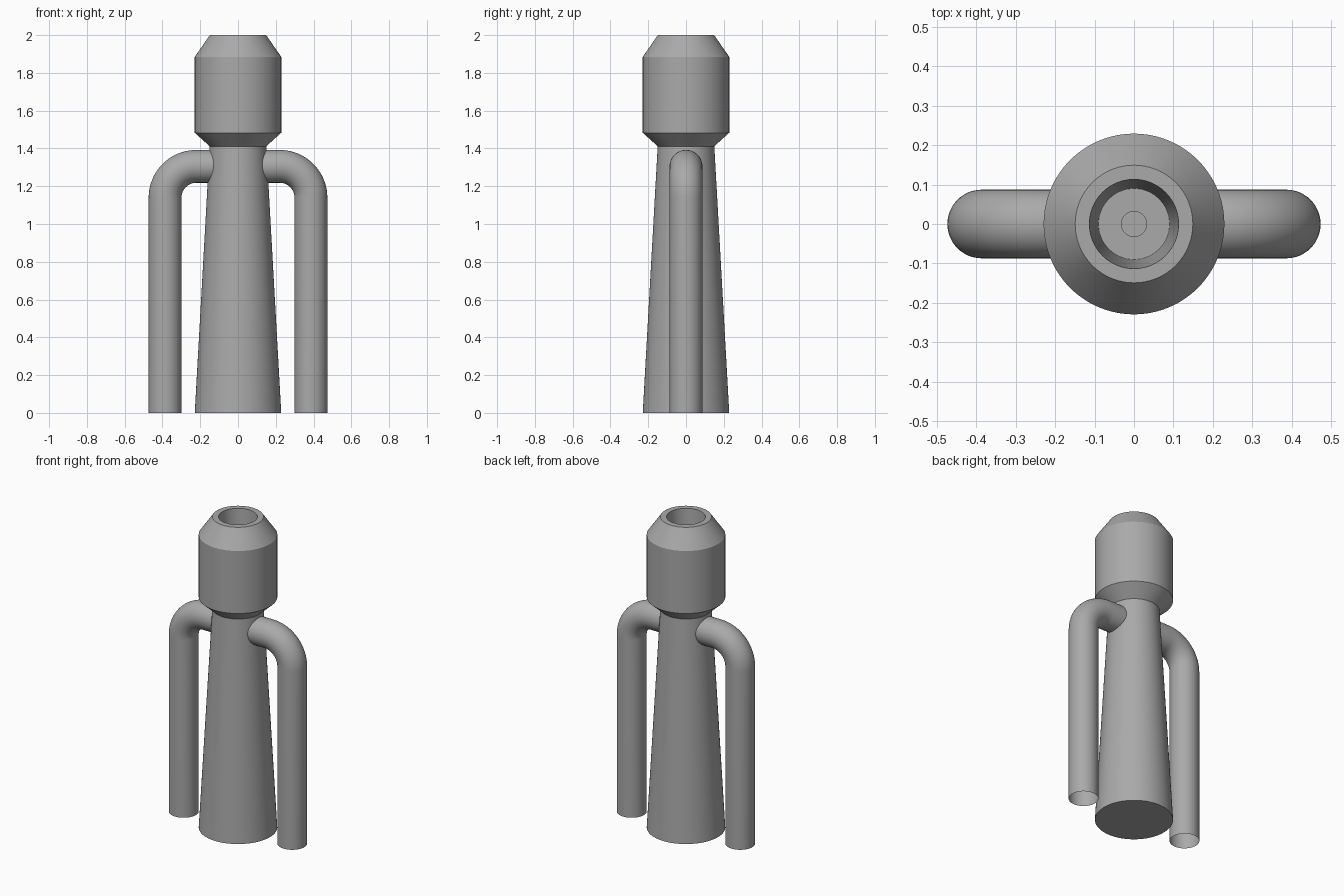
import bpy
import bmesh
import math
from mathutils import Vector

cube = bpy.data.objects.get("Cube")
if cube:
    bpy.data.objects.remove(cube, do_unlink=True)

grey = bpy.data.materials.new("plain grey")
grey.use_nodes = True
color = (0.4, 0.4, 0.4, 1.0)
grey.diffuse_color = color
grey.node_tree.nodes["Principled BSDF"].inputs["Base Color"].default_value = color


def finish(name, bm):
    bmesh.ops.recalc_face_normals(bm, faces=bm.faces)
    mesh = bpy.data.meshes.new(name)
    bm.to_mesh(mesh)
    bm.free()
    obj = bpy.data.objects.new(name, mesh)
    bpy.context.collection.objects.link(obj)
    mesh.materials.append(grey)
    bpy.ops.object.select_all(action='DESELECT')
    obj.select_set(True)
    bpy.context.view_layer.objects.active = obj
    bpy.ops.object.shade_smooth_by_angle(angle=math.radians(25))
    return obj


def lathe(name, profile, sides=96):
    """Turn a radius/height profile around the z axis."""
    bm = bmesh.new()
    verts = [bm.verts.new((r, 0, z)) for r, z in profile]
    edges = [bm.edges.new(pair) for pair in zip(verts, verts[1:])]
    bmesh.ops.spin(bm, geom=verts + edges, cent=(0, 0, 0), axis=(0, 0, 1),
                   angle=math.tau, steps=sides, use_duplicate=False)
    bmesh.ops.remove_doubles(bm, verts=bm.verts, dist=1e-5)
    bmesh.ops.dissolve_degenerate(bm, edges=bm.edges, dist=1e-6)
    return finish(name, bm)


def pipe(name, side, radius=0.087, sides=48, bend_steps=20):
    """Open tube that leaves the body sideways and bends down to the ground."""
    bend, cx, cz = 0.165, 0.221, 1.14
    # each station: centre x, centre z, angle of the cross-section
    stations = [(0.06, cz + bend, math.pi / 2)]
    for i in range(bend_steps + 1):
        a = math.pi / 2 * (1 - i / bend_steps)
        stations.append((cx + bend * math.cos(a), cz + bend * math.sin(a), a))
    stations.append((cx + bend, 0, 0))

    bm = bmesh.new()
    rings = []
    for x, z, a in stations:
        outward = Vector((math.cos(a), 0, math.sin(a)))
        ring = []
        for k in range(sides):
            t = math.tau * k / sides
            p = Vector((x, 0, z)) + radius * (math.cos(t) * outward
                                              + math.sin(t) * Vector((0, 1, 0)))
            ring.append(bm.verts.new((side * p.x, p.y, p.z)))
        rings.append(ring)
    for a, b in zip(rings, rings[1:]):
        for k in range(sides):
            n = (k + 1) % sides
            bm.faces.new((a[k], a[n], b[n], b[k]))
    obj = finish(name, bm)
    # the tube is open, so make sure its faces point away from its axis
    face = obj.data.polygons[-sides]
    if (face.center - Vector((side * (cx + bend), 0, face.center.z))).dot(face.normal) < 0:
        obj.data.flip_normals()
    return obj


# Tapered body with a closed base
lathe("tapered_body", [(0, 0), (0.229, 0), (0.15, 1.41), (0, 1.41)])

# Chamfered head with a tapering bore and a small recess in its floor
lathe("head", [(0, 1.41), (0.148, 1.41), (0.229, 1.483), (0.229, 1.885),
               (0.149, 2.0), (0.113, 2.0), (0.09, 1.55), (0.032, 1.55),
               (0.032, 1.54), (0, 1.54)])

# Side pipes
for side, label in ((1, "left"), (-1, "right")):
    pipe(label + "_pipe", side)
